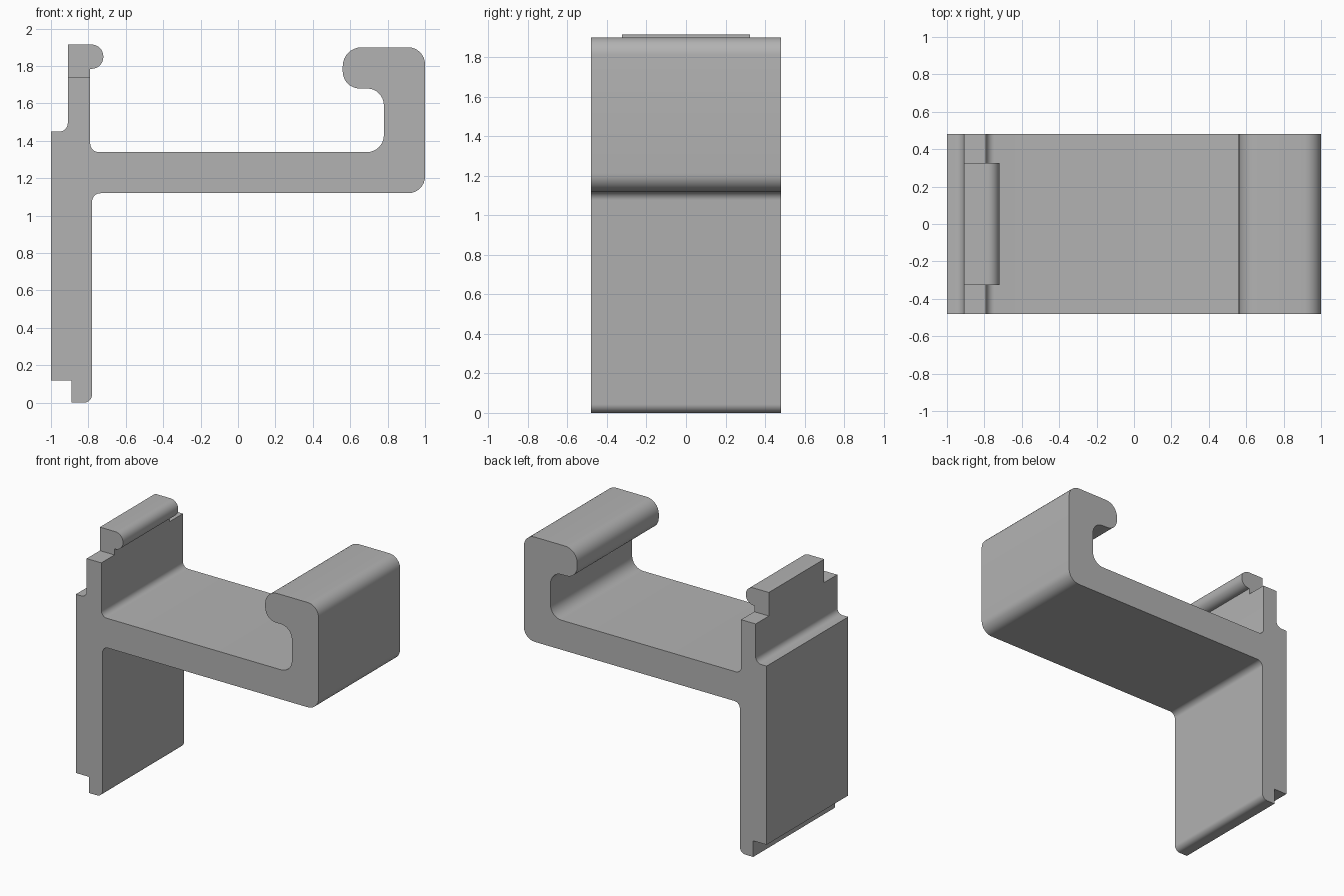
import bpy, bmesh, math
from mathutils import Vector

cube = bpy.data.objects.get("Cube")
if cube:
    bpy.data.objects.remove(cube, do_unlink=True)

GREY = (0.45, 0.45, 0.45, 1.0)
mat = bpy.data.materials.new("plain grey")
mat.use_nodes = True
mat.diffuse_color = GREY
mat.node_tree.nodes["Principled BSDF"].inputs["Base Color"].default_value = GREY


def rounded(corners, steps=8):
    """Turn (x, z, radius) corners into an outline with true arc fillets."""
    out = []
    for i, (x, z, r) in enumerate(corners):
        p = Vector((x, z))
        if r == 0:
            out.append(p)
            continue
        a = (Vector(corners[i - 1][:2]) - p).normalized()
        b = (Vector(corners[(i + 1) % len(corners)][:2]) - p).normalized()
        centre = p + (a + b) * r
        for k in range(steps + 1):
            t = k / steps * math.pi / 2
            out.append(centre - b * r * math.cos(t) - a * r * math.sin(t))
    return out


def extrude_profile(name, corners, half_width):
    """Extrude an x-z outline symmetrically along y."""
    bm = bmesh.new()
    verts = [bm.verts.new((p.x, -half_width, p.y)) for p in rounded(corners)]
    face = bm.faces.new(verts)
    res = bmesh.ops.extrude_face_region(bm, geom=[face])
    moved = [g for g in res["geom"] if isinstance(g, bmesh.types.BMVert)]
    bmesh.ops.translate(bm, verts=moved, vec=(0, 2 * half_width, 0))
    bmesh.ops.recalc_face_normals(bm, faces=bm.faces)
    mesh = bpy.data.meshes.new(name)
    bm.to_mesh(mesh)
    bm.free()
    mesh.materials.append(mat)
    obj = bpy.data.objects.new(name, mesh)
    bpy.context.collection.objects.link(obj)
    bpy.ops.object.select_all(action="DESELECT")
    obj.select_set(True)
    bpy.context.view_layer.objects.active = obj
    bpy.ops.object.shade_smooth_by_angle(angle=math.radians(30))
    return obj


# Back plate, arm and hooked end in one continuous section
extrude_profile("bracket_body", [
    (-1, 0.12, 0), (-0.89, 0.12, 0), (-0.89, 0, 0), (-0.78, 0, 0.045),
    (-0.78, 1.12, 0.045),                                    # under the arm
    (1, 1.12, 0.09), (1, 1.9, 0.09),                         # outer hook
    (0.56, 1.9, 0.1), (0.56, 1.68, 0.09),                    # hook lip
    (0.78, 1.68, 0.09), (0.78, 1.34, 0.09),                  # inner hook
    (-0.79, 1.34, 0.045), (-0.79, 1.74, 0),                  # top of the plate
    (-0.91, 1.74, 0), (-0.91, 1.45, 0.045), (-1, 1.45, 0),
], 0.48)

# Narrower snap tab with a rounded nose
extrude_profile("snap_tab", [
    (-0.91, 1.74, 0), (-0.79, 1.74, 0), (-0.79, 1.785, 0),
    (-0.72, 1.785, 0.063), (-0.72, 1.915, 0.063), (-0.91, 1.915, 0),
], 0.325)
